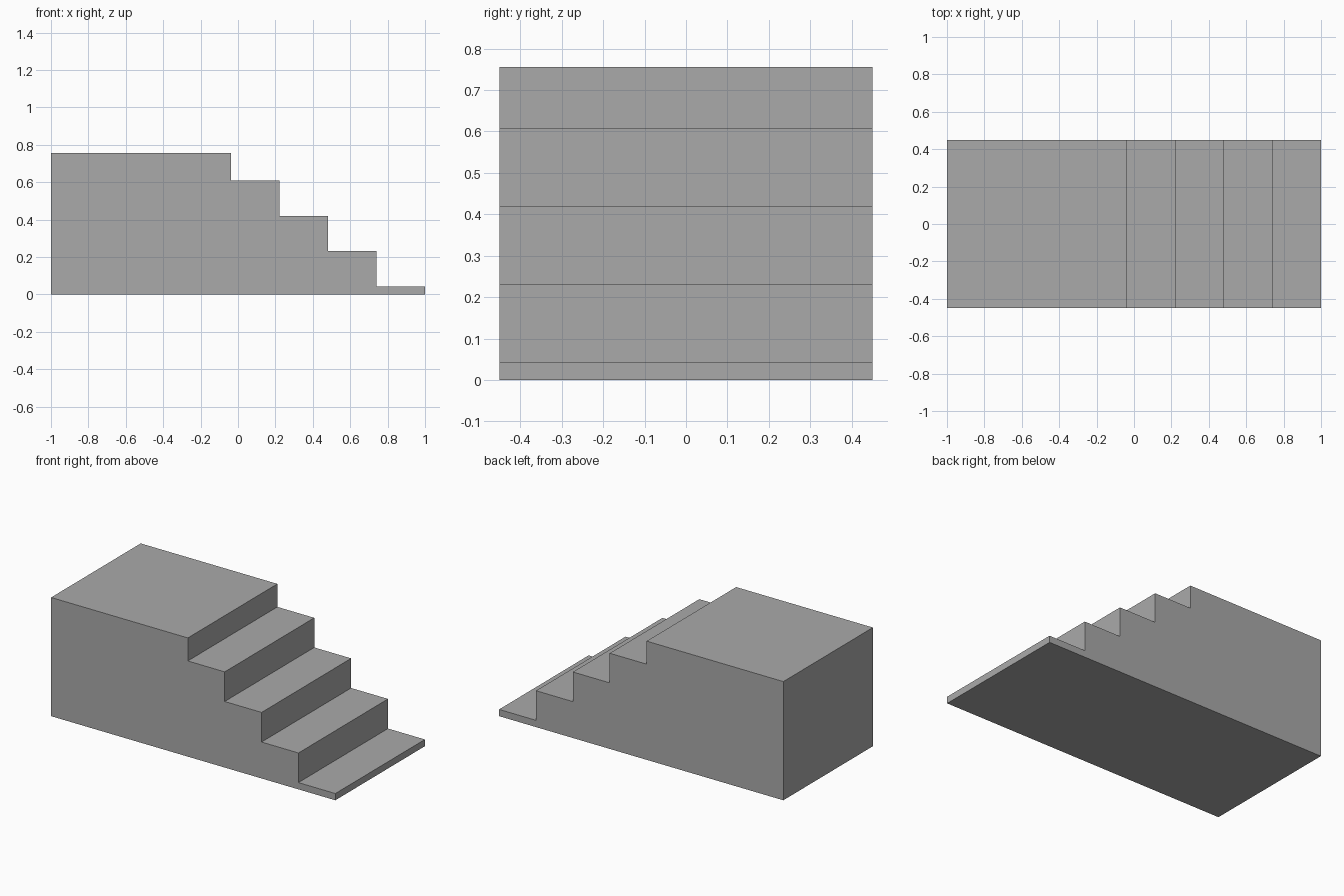
import bpy
import bmesh

cube = bpy.data.objects.get("Cube")
if cube:
    bpy.data.objects.remove(cube, do_unlink=True)

# Plain grey finish
grey = bpy.data.materials.new("plain_grey")
grey.use_nodes = True
colour = (0.4, 0.4, 0.4, 1)
grey.diffuse_color = colour
grey.node_tree.nodes["Principled BSDF"].inputs["Base Color"].default_value = colour

HALF_WIDTH = 0.45
PLATFORM_EDGE, PLATFORM_TOP = -0.038, 0.755
FIRST_TOP, RISE, STEPS = 0.043, 0.1885, 4
tread = (1 - PLATFORM_EDGE) / STEPS

# Side profile: base, then each tread and riser up to the platform
profile = [(-1, 0), (1, 0)]
for i in range(STEPS):
    z = FIRST_TOP + i * RISE
    profile += [(1 - i * tread, z), (1 - (i + 1) * tread, z)]
profile += [(PLATFORM_EDGE, PLATFORM_TOP), (-1, PLATFORM_TOP)]

# Solid stair block, extruded across its width
bm = bmesh.new()
side = bm.faces.new([bm.verts.new((x, -HALF_WIDTH, z)) for x, z in profile])
result = bmesh.ops.extrude_face_region(bm, geom=[side], use_keep_orig=True)
moved = [v for v in result["geom"] if isinstance(v, bmesh.types.BMVert)]
bmesh.ops.translate(bm, verts=moved, vec=(0, 2 * HALF_WIDTH, 0))
bmesh.ops.recalc_face_normals(bm, faces=bm.faces)

mesh = bpy.data.meshes.new("stair_block")
bm.to_mesh(mesh)
bm.free()
mesh.materials.append(grey)
stairs = bpy.data.objects.new("stair_block", mesh)
bpy.context.collection.objects.link(stairs)
